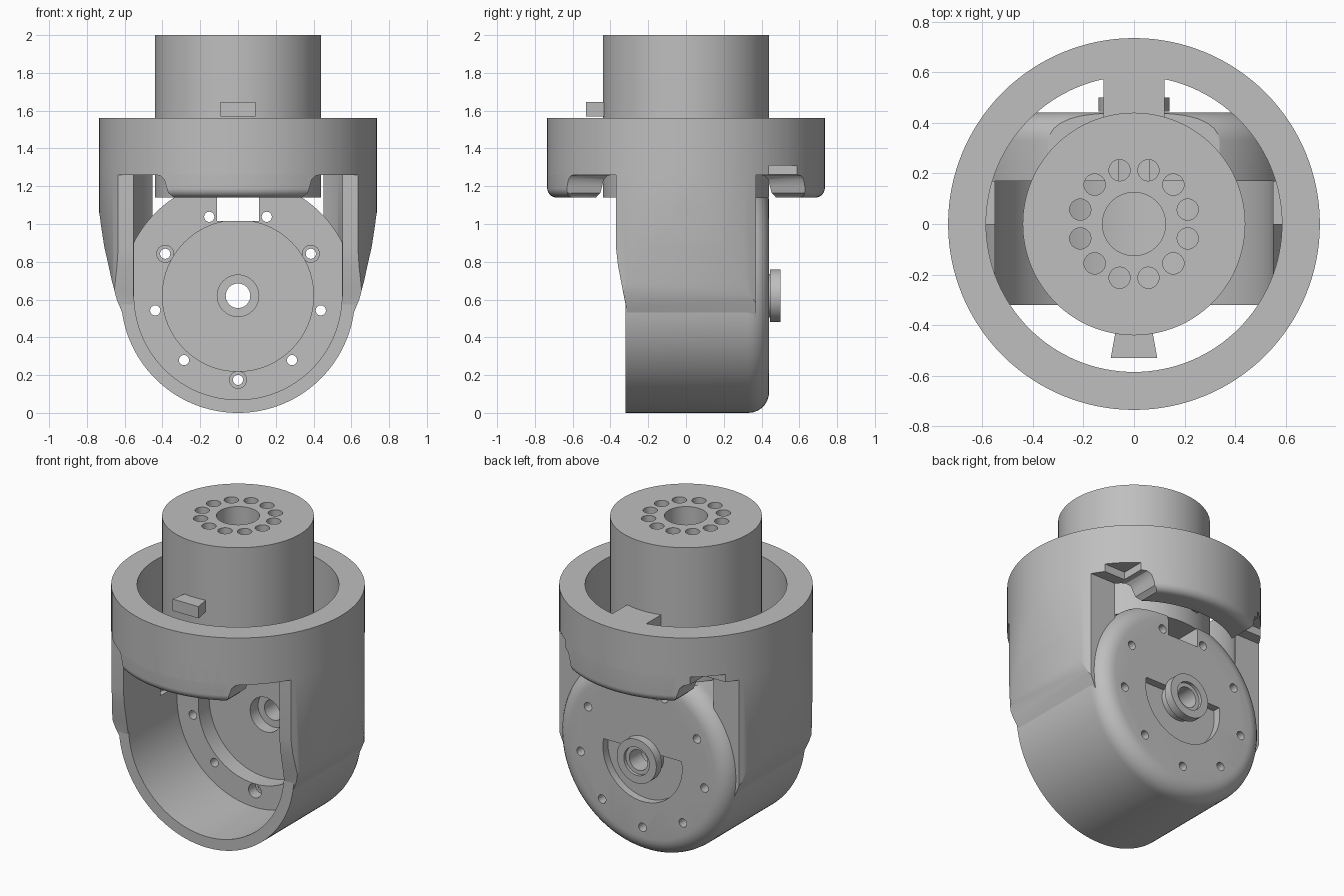
import bpy, bmesh, math
from mathutils import Matrix

cube = bpy.data.objects.get("Cube")
if cube:
    bpy.data.objects.remove(cube, do_unlink=True)

grey = bpy.data.materials.new("machined grey")
grey.use_nodes = True
tone = (0.52, 0.52, 0.52, 1)
grey.diffuse_color = tone
grey.node_tree.nodes["Principled BSDF"].inputs["Base Color"].default_value = tone

parts = []
PIVOT = 0.62   # height of the horizontal axis
OUTER, INNER = 0.735, 0.585


def finish(bm, name):
    bmesh.ops.recalc_face_normals(bm, faces=bm.faces)
    mesh = bpy.data.meshes.new(name)
    bm.to_mesh(mesh)
    bm.free()
    mesh.materials.append(grey)
    ob = bpy.data.objects.new(name, mesh)
    bpy.context.collection.objects.link(ob)
    return ob


def rod(name, r, a, b, axis="z", x=0, other=0, segs=96, round_at=None, radius=0.1):
    """Cylinder from a to b along z or y; round_at bevels the rim at that position."""
    bm = bmesh.new()
    mid = (a + b) / 2
    if axis == "z":
        m = Matrix.Translation((x, other, mid))
    else:
        m = Matrix.Translation((x, mid, other)) @ Matrix.Rotation(-math.pi / 2, 4, "X")
    bmesh.ops.create_cone(bm, cap_ends=True, segments=segs, radius1=r, radius2=r,
                          depth=b - a, matrix=m)
    if round_at is not None:
        k = 2 if axis == "z" else 1
        rim = [e for e in bm.edges if all(abs(v.co[k] - round_at) < 1e-4 for v in e.verts)]
        bmesh.ops.bevel(bm, geom=rim, offset=radius, segments=7, profile=0.5, affect="EDGES")
    return finish(bm, name)


def prism(name, pts, axis, a, b):
    """Extrude a flat outline from a to b along an axis."""
    place = {"x": lambda p, h: (h, p[0], p[1]),
             "y": lambda p, h: (p[0], h, p[1]),
             "z": lambda p, h: (p[0], p[1], h)}[axis]
    bm = bmesh.new()
    low = [bm.verts.new(place(p, a)) for p in pts]
    high = [bm.verts.new(place(p, b)) for p in pts]
    bm.faces.new(low)
    bm.faces.new(high)
    n = len(pts)
    for i in range(n):
        j = (i + 1) % n
        bm.faces.new((low[i], low[j], high[j], high[i]))
    return finish(bm, name)


def box(name, x, y, z):
    return prism(name, [(x[0], y[0]), (x[1], y[0]), (x[1], y[1]), (x[0], y[1])], "z", *z)


def combine(ob, tool, op="DIFFERENCE"):
    mod = ob.modifiers.new("cut", "BOOLEAN")
    mod.operation, mod.object, mod.solver = op, tool, "EXACT"
    bpy.context.view_layer.objects.active = ob
    bpy.ops.object.modifier_apply(modifier=mod.name)
    bpy.data.objects.remove(tool, do_unlink=True)


def mirrored(half):
    return half + [(-x, z) for x, z in reversed(half)]


# Drum housing: horizontal cup, open at the front
drum = rod("drum_housing", 0.62, -0.32, 0.44, "y", 0, PIVOT, 128, 0.44, 0.11)
combine(drum, rod("bore", 0.55, -1, 0.17, "y", 0, PIVOT, 128))
combine(drum, box("opening", (-0.55, 0.55), (-1, 0.17), (PIVOT, 1.5)))
combine(drum, box("rear_opening", (-INNER, INNER), (0, 0.169), (0.7, 1.5)))
combine(drum, rod("recess", 0.4, 0, 0.28, "y", 0, PIVOT))
combine(drum, box("top_trim", (-1, 1), (-1, 1), (1.14, 2)))
combine(drum, box("top_slot", (-0.11, 0.11), (-1, 1), (1.015, 2)))

# Half-moon pocket on the back
arc = [math.radians(a) for a in range(-190, 11, 8)]
moon = [(0.28 * math.cos(a), PIVOT + 0.28 * math.sin(a)) for a in arc]
combine(drum, prism("half_moon", moon, "y", 0.39, 1))

# Bolt circle, centre bore and counterbores
for i in range(9):
    a = math.radians(-90 + 40 * i)
    x, z = 0.445 * math.cos(a), PIVOT + 0.445 * math.sin(a)
    combine(drum, rod("bolt", 0.027, -0.2, 1, "y", x, z, 24))
    if i % 3 == 0:
        combine(drum, rod("counterbore", 0.045, 0, 0.24, "y", x, z, 24))
combine(drum, rod("centre_bore", 0.065, -1, 1, "y", 0, PIVOT, 48))
combine(drum, rod("centre_counterbore", 0.11, 0, 0.36, "y", 0, PIVOT, 48))
parts.append(drum)

# Flanged hub on the back
for name, r, a, b in (("hub_neck", 0.115, 0.37, 0.46), ("hub_flange", 0.14, 0.445, 0.5)):
    hub = rod(name, r, a, b, "y", 0, PIVOT, 64)
    combine(hub, rod("hub_bore", 0.065, 0, 1, "y", 0, PIVOT, 48))
    if name == "hub_flange":
        combine(hub, rod("hub_counterbore", 0.09, 0.48, 1, "y", 0, PIVOT, 48))
    parts.append(hub)

# Side walls rising from the drum to the ring
walls = rod("side_walls", OUTER, 0.3, 1.27, segs=128)
flare = [(0.54, 0.35), (0.6, 0.5), (0.642, 0.6), (0.668, 0.7), (0.69, 0.8),
         (0.708, 0.88), (0.722, 0.97), (0.733, 1.05), (0.745, 1.12), (0.745, 1.4)]
combine(walls, prism("flare", mirrored(flare), "y", -1, 1), "INTERSECT")
side = [(-0.315, 0.2), (-0.315, 0.55), (-0.335, 0.65), (-0.36, 0.78), (-0.37, 0.87),
        (-0.37, 1.5), (0.37, 1.5), (0.37, 0.2)]
combine(walls, prism("side_outline", side, "x", -1, 1), "INTERSECT")
combine(walls, rod("drum_bore", 0.552, -1, 1, "y", 0, PIVOT, 128))
combine(walls, box("front_opening", (-0.552, 0.552), (-1, 0), (PIVOT, 1.5)))
combine(walls, rod("upright_bore", INNER, PIVOT + 0.03, 2, segs=128))
parts.append(walls)

# Upper ring with a notch underneath at the back
ring = rod("upper_ring", OUTER, 1.26, 1.56, segs=128)
combine(ring, rod("ring_bore", INNER, 1, 2, segs=128))
combine(ring, box("back_notch", (-0.6, 0.6), (0.44, 1), (1.1, 1.31)))
parts.append(ring)

# Rounded lips hanging from the ring, front and back
lips = rod("ring_lips", OUTER, 1.14, 1.4, segs=128, round_at=1.14, radius=0.05)
combine(lips, rod("lip_bore", INNER, 1, 2, segs=128))
lip = [(0.32, 1.1), (0.345, 1.145), (0.37, 1.165), (0.38, 1.2), (0.39, 1.235),
       (0.41, 1.255), (0.44, 1.262), (0.44, 1.38)]
combine(lips, prism("lip_outline", mirrored(lip), "y", -1, 1), "INTERSECT")
parts.append(lips)

# Central column with bored top
column = rod("central_column", 0.44, 1.14, 2, segs=128)
combine(column, rod("column_bore", 0.125, 1, 3, segs=64))
for i in range(12):
    a = math.radians(15 + 30 * i)
    combine(column, rod("column_hole", 0.042, 1, 3, "z",
                        0.22 * math.cos(a), 0.22 * math.sin(a), 32))
parts.append(column)

# Bridge from column to ring, and locating key at the front
parts.append(box("bridge_rib", (-0.12, 0.12), (0.42, 0.6), (1.25, 1.56)))
key = [(-0.072, -0.42), (-0.092, -0.53), (0.092, -0.53), (0.072, -0.42)]
parts.append(prism("locating_key", key, "z", 1.57, 1.645))

bpy.ops.object.select_all(action="DESELECT")
for ob in parts:
    ob.select_set(True)
bpy.context.view_layer.objects.active = parts[0]
bpy.ops.object.shade_smooth_by_angle(angle=math.radians(30))
